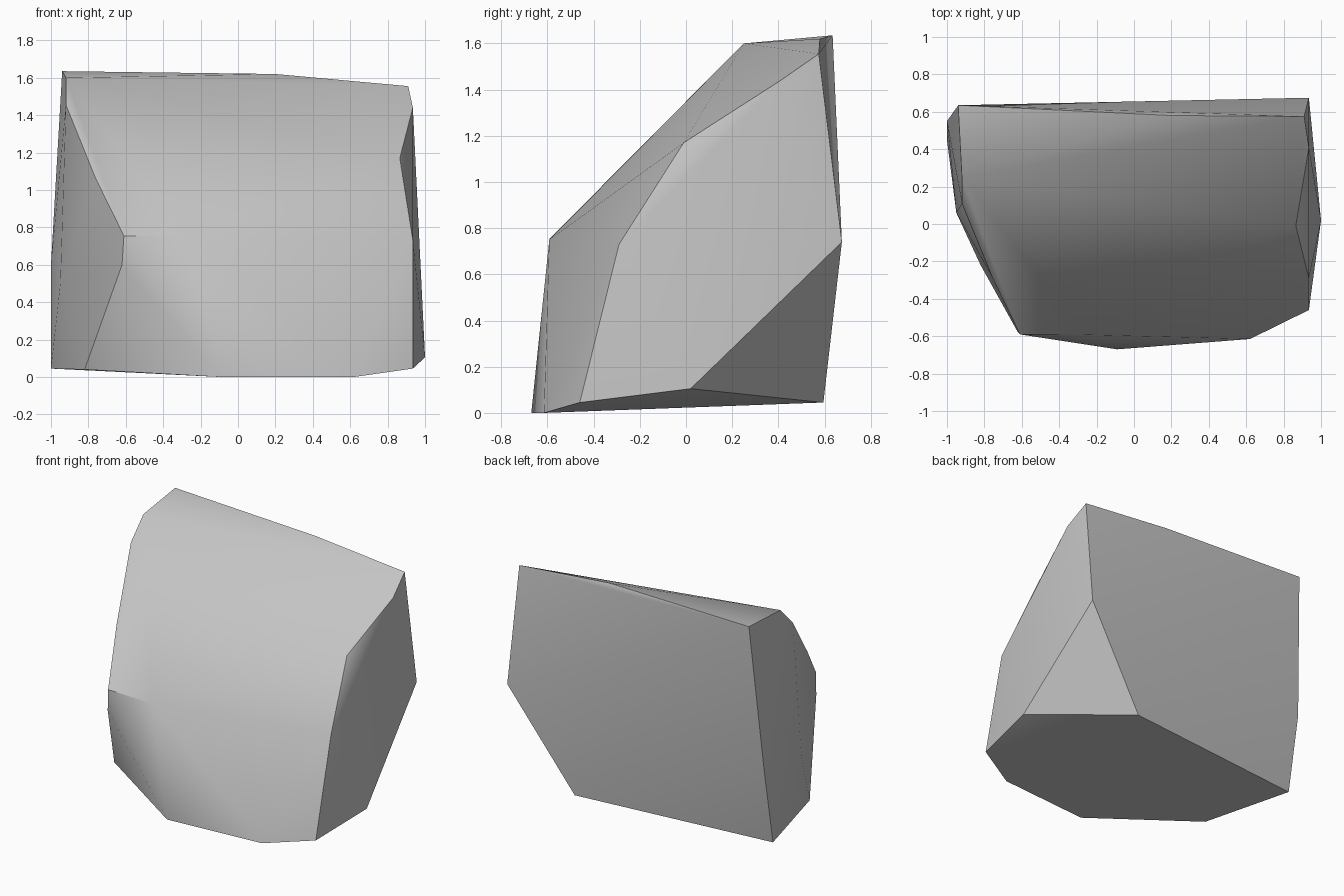
import bpy, bmesh, math

cube = bpy.data.objects.get("Cube")
if cube:
    bpy.data.objects.remove(cube, do_unlink=True)

# Stone colour
stone = bpy.data.materials.new("stone grey")
stone.use_nodes = True
grey = (0.55, 0.55, 0.55, 1)
stone.diffuse_color = grey
stone.node_tree.nodes["Principled BSDF"].inputs["Base Color"].default_value = grey

# Corner points of the boulder, grouped by region
crest = [(-0.94, 0.635, 1.635), (-0.92, 0.25, 1.6), (0.2, 0.58, 1.62), (0.91, 0.575, 1.555)]
east = [(0.935, 0.41, 1.44), (0.865, -0.01, 1.17), (0.935, -0.29, 0.73),
        (0.935, 0.675, 0.74), (1, 0.02, 0.105), (0.935, -0.46, 0.045)]
west = [(-0.92, 0.11, 1.455), (-0.76, -0.28, 1.06), (-0.95, 0.06, 0.5),
        (-1, 0.55, 0.6), (-1, 0.45, 0.045), (-0.82, -0.22, 0.04)]
front = [(-0.61, -0.59, 0.755), (-0.62, -0.58, 0.6), (-0.27, -0.592, 0.75)]
base = [(0.46, 0.595, 0.045), (-0.09, -0.67, 0), (0.62, -0.615, 0)]

# Wrap the corners in a convex skin
bm = bmesh.new()
for p in crest + east + west + front + base:
    bm.verts.new(p)
hull = bmesh.ops.convex_hull(bm, input=bm.verts[:])
loose = [v for v in bm.verts if not v.link_faces]
bmesh.ops.delete(bm, geom=loose, context="VERTS")
bmesh.ops.recalc_face_normals(bm, faces=bm.faces[:])

mesh = bpy.data.meshes.new("boulder")
bm.to_mesh(mesh)
bm.free()
mesh.materials.append(stone)
boulder = bpy.data.objects.new("boulder", mesh)
bpy.context.collection.objects.link(boulder)

# Soft front, crisp broken facets
bpy.ops.object.select_all(action="DESELECT")
boulder.select_set(True)
bpy.context.view_layer.objects.active = boulder
bpy.ops.object.shade_smooth_by_angle(angle=math.radians(30))
